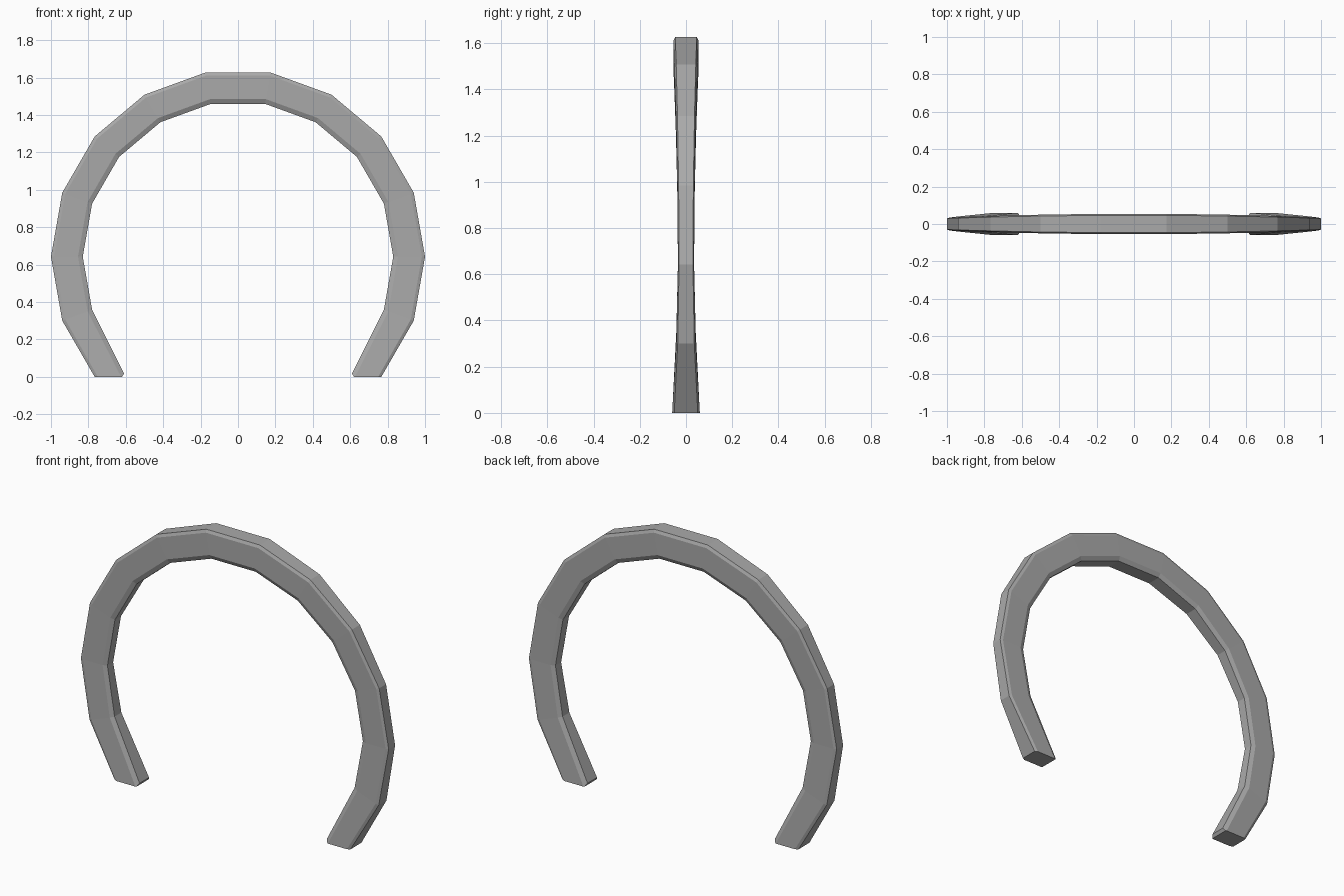
import bpy
import bmesh
from math import sin, cos, radians

cube = bpy.data.objects.get("Cube")
if cube:
    bpy.data.objects.remove(cube, do_unlink=True)

# Plain grey material
grey_colour = (0.4, 0.4, 0.4, 1)
grey = bpy.data.materials.new("plain grey")
grey.use_nodes = True
grey.diffuse_color = grey_colour
shader = grey.node_tree.nodes["Principled BSDF"]
shader.inputs["Base Color"].default_value = grey_colour

CENTRE_HEIGHT = sin(radians(40))
OUTER_RADIUS = 1
INNER_RADIUS = 0.83
FOOT_INNER_X = 0.6

# Half of the cross-section: share of the way inward, share of the thickness
half_section = [(0, 0.85), (0.1, 1), (0.85, 1), (1, 0.75)]
section = [(inward, -depth) for inward, depth in half_section]
section += reversed(half_section)


def half_thickness(angle):
    """Thin at the sides, thicker at the crown and thickest at the feet."""
    swell = 0.02 if sin(angle) > 0 else 0.06
    return 0.035 + swell * sin(angle) ** 2


def add_ring(bm, degrees):
    """One cross-section of the band at the given angle."""
    angle = radians(degrees)
    outer_x = OUTER_RADIUS * cos(angle)
    outer_z = CENTRE_HEIGHT + OUTER_RADIUS * sin(angle)
    inner_x = INNER_RADIUS * cos(angle)
    inner_z = CENTRE_HEIGHT + INNER_RADIUS * sin(angle)
    # The feet are cut level with the ground
    if degrees in (first_angle, last_angle):
        inner_x = FOOT_INNER_X if outer_x > 0 else -FOOT_INNER_X
        inner_z = outer_z
    thickness = half_thickness(angle)
    ring = []
    for inward, depth in section:
        x = outer_x + (inner_x - outer_x) * inward
        z = outer_z + (inner_z - outer_z) * inward
        ring.append(bm.verts.new((x, depth * thickness, z)))
    return ring


# Open arched band, from one foot over the crown to the other
step = 20
first_angle = -2 * step
last_angle = 180 - first_angle
bm = bmesh.new()
rings = [add_ring(bm, degrees)
         for degrees in range(first_angle, last_angle + step, step)]
for ring, following in zip(rings, rings[1:]):
    for i in range(len(section)):
        bm.faces.new((ring[i - 1], ring[i], following[i], following[i - 1]))

# Flat feet, with the inner corner of each trimmed
feet = [bm.faces.new(rings[0]), bm.faces.new(rings[-1])]
bmesh.ops.recalc_face_normals(bm, faces=bm.faces)
inner_edges = [edge for foot in feet for edge in foot.edges
               if all(abs(v.co.x) < FOOT_INNER_X + 0.01 for v in edge.verts)]
bmesh.ops.bevel(bm, geom=inner_edges, offset=0.02, segments=1,
                affect='EDGES', clamp_overlap=True)

mesh = bpy.data.meshes.new("arched_band")
bm.to_mesh(mesh)
bm.free()
mesh.materials.append(grey)
band = bpy.data.objects.new("arched_band", mesh)
bpy.context.collection.objects.link(band)
